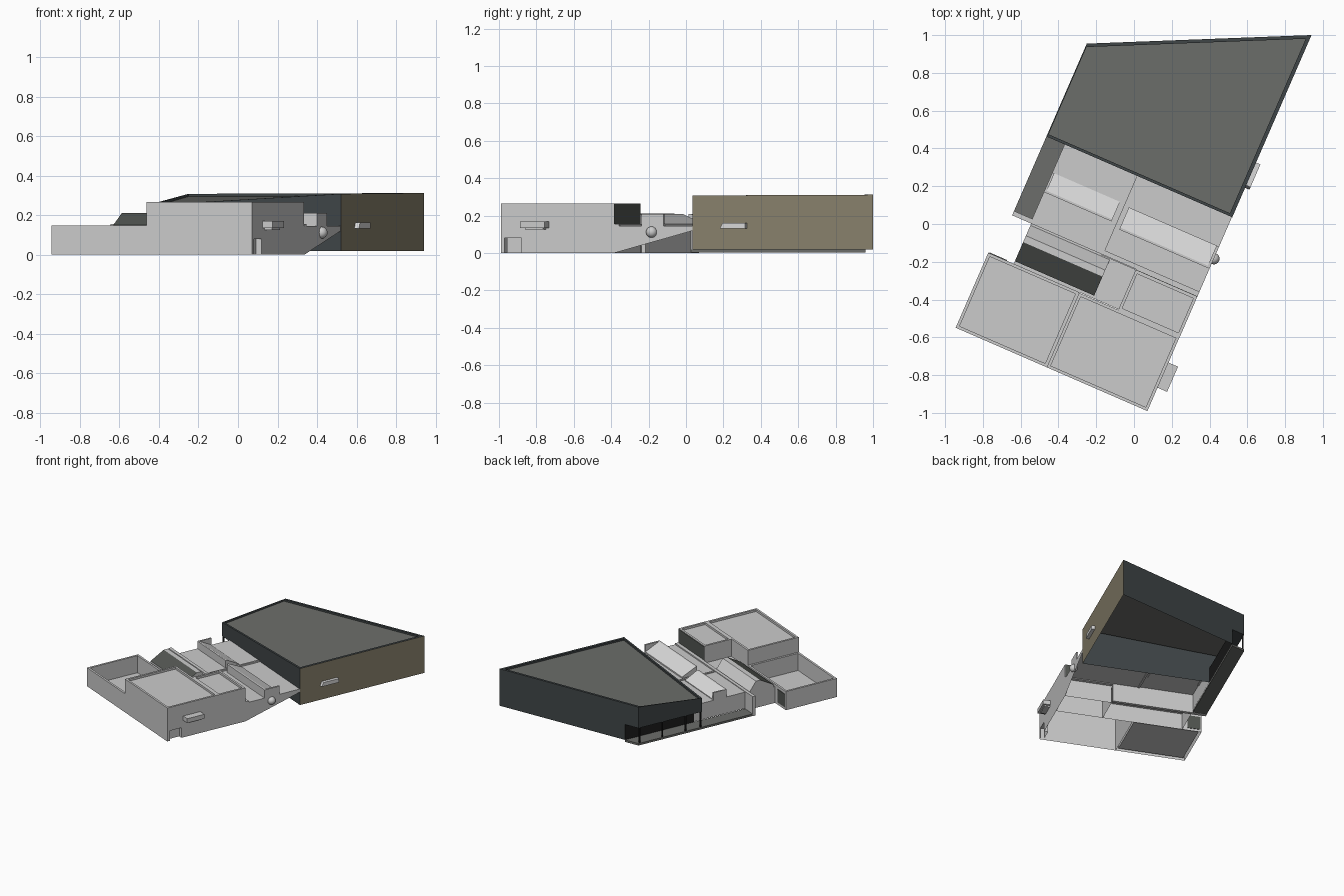
import bpy, math

if "Cube" in bpy.data.objects:
    bpy.data.objects.remove(bpy.data.objects["Cube"])

ROT = math.radians(-23.5)   # whole complex is turned on its plot


def mat(name, r, g, b):
    m = bpy.data.materials.new(name)
    m.diffuse_color = (r, g, b, 1)
    m.use_nodes = True
    m.node_tree.nodes["Principled BSDF"].inputs["Base Color"].default_value = m.diffuse_color
    return m


LIGHT = mat("light_grey_render", .60, .60, .60)
PALE = mat("pale_skylight", .70, .70, .70)
ROOF = mat("dark_roof_grey", .15, .155, .145)
SLATE = mat("slate_cladding", .05, .06, .063)
TAN = mat("tan_cladding", .25, .22, .15)
GREEN = mat("green_grey_glazing", .085, .092, .083)
BLACK = mat("black_glass", .012, .012, .012)


def build(name, faces):
    """faces: list of (points, material); coordinates in the plot frame."""
    verts, polys, mats, idx = [], [], [], []
    for pts, m in faces:
        polys.append(list(range(len(verts), len(verts) + len(pts))))
        verts += pts
        if m not in mats:
            mats.append(m)
        idx.append(mats.index(m))
    me = bpy.data.meshes.new(name)
    me.from_pydata(verts, [], polys)
    for m in mats:
        me.materials.append(m)
    for p, i in zip(me.polygons, idx):
        p.material_index = i
    ob = bpy.data.objects.new(name, me)
    bpy.context.collection.objects.link(ob)
    ob.rotation_euler.z = ROT
    return ob


def band(lo, hi, m, skip=()):
    """Ring of quads joining two loops of equal length."""
    n = len(lo)
    return [([lo[i], lo[(i + 1) % n], hi[(i + 1) % n], hi[i]], m)
            for i in range(n) if i not in skip]


def rect(u0, u1, v0, v1, z):
    return [(u0, v0, z), (u1, v0, z), (u1, v1, z), (u0, v1, z)]


def box(name, u0, u1, v0, v1, z0, z1, m):
    lo, hi = rect(u0, u1, v0, v1, z0), rect(u0, u1, v0, v1, z1)
    return build(name, band(lo, hi, m) + [(hi, m), (lo[::-1], m)])


def tray(u0, u1, v0, v1, top, deck, z0=0.0, t=.016, skip=()):
    """Open-bottomed block with a parapet around a sunken deck."""
    o0, o1 = rect(u0, u1, v0, v1, z0), rect(u0, u1, v0, v1, top)
    i1 = rect(u0 + t, u1 - t, v0 + t, v1 - t, top)
    i0 = rect(u0 + t, u1 - t, v0 + t, v1 - t, deck)
    return band(o0, o1, LIGHT, skip) + band(o1, i1, LIGHT) + band(i1, i0, LIGHT) + [(i0, LIGHT)]


def prism(name, prof, u0, u1, mats):
    """Profile in (v, z) extruded along u; one material per profile edge."""
    n = len(prof)
    a = [(u0, v, z) for v, z in prof]
    b = [(u1, v, z) for v, z in prof]
    f = [([a[i], a[(i + 1) % n], b[(i + 1) % n], b[i]], mats[i]) for i in range(n)]
    return build(name, f + [(a[::-1], LIGHT), (b, LIGHT)])


# Front blocks: low walled court, tall block with doorway, rear block
build("walled_court", tray(-.647, -.121, -.88, -.447, .148, .012))
door = [(-.88, 0), (-.857, 0), (-.857, .08), (-.76, .08), (-.76, 0),
        (-.45, 0), (-.45, .266), (-.88, .266)]
build("tall_block", tray(-.121, .46, -.88, -.45, .266, .25, skip=(1,))
      + [([(.46, v, z) for v, z in door], LIGHT)])
build("rear_block", tray(.105, .461, -.45, -.22, .266, .25))
build("door_recess", [
    ([(.43, -.857, 0), (.43, -.76, 0), (.43, -.76, .08), (.43, -.857, .08)], LIGHT),
    ([(.43, -.76, 0), (.46, -.76, 0), (.46, -.76, .08), (.43, -.76, .08)], LIGHT),
    ([(.43, -.857, .08), (.46, -.857, .08), (.46, -.76, .08), (.43, -.76, .08)], LIGHT)])
box("rear_block_window", .108, .458, -.222, -.217, .15, .262, GREEN)
box("court_back_window", -.64, -.54, -.449, -.443, .02, .125, GREEN)
box("tall_block_window_box", .46, .515, -.745, -.60, .135, .17, LIGHT)
box("window_box_sill", .46, .50, -.72, -.615, .125, .135, LIGHT)

# Middle roofs and walls
build("middle_roofs", [
    (rect(-.505, -.092, -.215, .24, .15), LIGHT),
    (rect(-.092, .461, -.22, .24, .145), LIGHT),
    (rect(-.50, .105, -.447, -.215, .13), LIGHT)])
build("middle_side_walls", [
    ([(.461, -.22, 0), (.461, .24, .12), (.461, .24, .145), (.461, -.22, .145)], LIGHT),
    ([(-.505, .24, .02), (-.505, -.215, .02), (-.505, -.215, .15), (-.505, .24, .15)], LIGHT),
    ([(-.50, -.215, 0), (-.50, -.447, 0), (-.50, -.447, .13), (-.50, -.215, .13)], LIGHT)])
box("cross_wall", -.61, .105, -.215, -.19, 0, .155, LIGHT)
box("cross_wall_curb", .105, .461, -.218, -.19, .14, .155, LIGHT)
box("divider_curb", -.10, -.085, -.19, .235, .14, .157, LIGHT)

# Sawtooth skylights with square end cheeks
for name, u0, u1, v0, v1 in (("left_skylight", -.505, -.115, -.035, .078),
                             ("right_skylight", -.06, .458, -.058, .07)):
    prism(name, [(v0, .145), (v0, .21), (v0 + .012, .21), (v1, .156), (v1, .145)],
          u0, u1, [LIGHT, LIGHT, PALE, LIGHT, LIGHT])
box("left_skylight_cheek", -.505, -.493, -.035, .078, .14, .21, LIGHT)
box("right_skylight_cheek", .446, .461, -.058, .07, .14, .21, LIGHT)

# Dark sloped skylight behind the court
prism("dark_skylight", [(-.432, .13), (-.432, .15), (-.322, .212), (-.285, .212), (-.225, .13)],
      -.50, -.042, [LIGHT, GREEN, LIGHT, LIGHT, LIGHT])

# Round lamp on the side wall
bpy.ops.mesh.primitive_uv_sphere_add(segments=24, ring_count=12, radius=.03)
lamp = bpy.context.object
lamp.name = "round_wall_lamp"
lamp.location = (.461 * math.cos(ROT), .461 * math.sin(ROT), .112)
lamp.data.materials.append(LIGHT)
bpy.ops.object.shade_smooth_by_angle()

# Main hall: slanted trapezoid plan, one low roof corner, open underneath
BASE, SOF, UG = .018, .14, -.505      # wall base, soffit height, glazing line
top = [(-.61, .24, .25), (.463, .24, .308), (.463, 1.292, .312), (-.61, .776, .308)]
rim = [(-.604, .255, .25), (.443, .255, .308), (.443, 1.262, .312), (-.604, .759, .308)]
deck = [(u, v, z - .014) for u, v, z in rim]
back_v = .776 + (UG + .61) * (1.292 - .776) / (.463 + .61)
fl, fr, br, bl = top
build("main_hall", [
    ([(-.61, .24, SOF), (UG, .24, SOF), (UG, .24, BASE), (.463, .24, BASE), fr, fl], SLATE),
    ([(.463, .24, BASE), (.463, 1.292, BASE), br, fr], TAN),
    ([(.463, 1.292, BASE), (UG, back_v, BASE), (UG, back_v, SOF), (-.61, .776, SOF), bl, br], SLATE),
    ([(-.61, .776, SOF), (-.61, .24, SOF), fl, bl], SLATE),
    ([(-.61, .24, SOF), (-.61, .776, SOF), (UG, back_v, SOF), (UG, .24, SOF)], SLATE),
    (deck, ROOF)] + band(top, rim, SLATE) + band(rim, deck, SLATE))

# Recessed glazing under the hall overhang, with columns and terrace
build("recessed_glazing", [
    ([(UG, back_v, BASE), (UG, .24, BASE), (UG, .24, SOF), (UG, back_v, SOF)], BLACK)])
for i, v in enumerate((.246, .375, .57, .762)):
    box(f"column_{i + 1}", -.608, -.598, v - .005, v + .005, .01, SOF, BLACK)
lo = [(-.61, -.19, .002), (UG, -.19, .002), (UG, back_v, .002), (-.61, .776, .002)]
hi = [(u, v, .018) for u, v, z in lo]
build("terrace", band(lo, hi, ROOF) + [(hi, ROOF), (lo[::-1], ROOF)])

# Small window hood on the tan wall
lo, hi = rect(.463, .488, .41, .556, .132), rect(.463, .488, .425, .556, .162)
build("hall_window_hood", band(lo, hi, PALE) + [(hi, PALE), (lo[::-1], PALE)])
